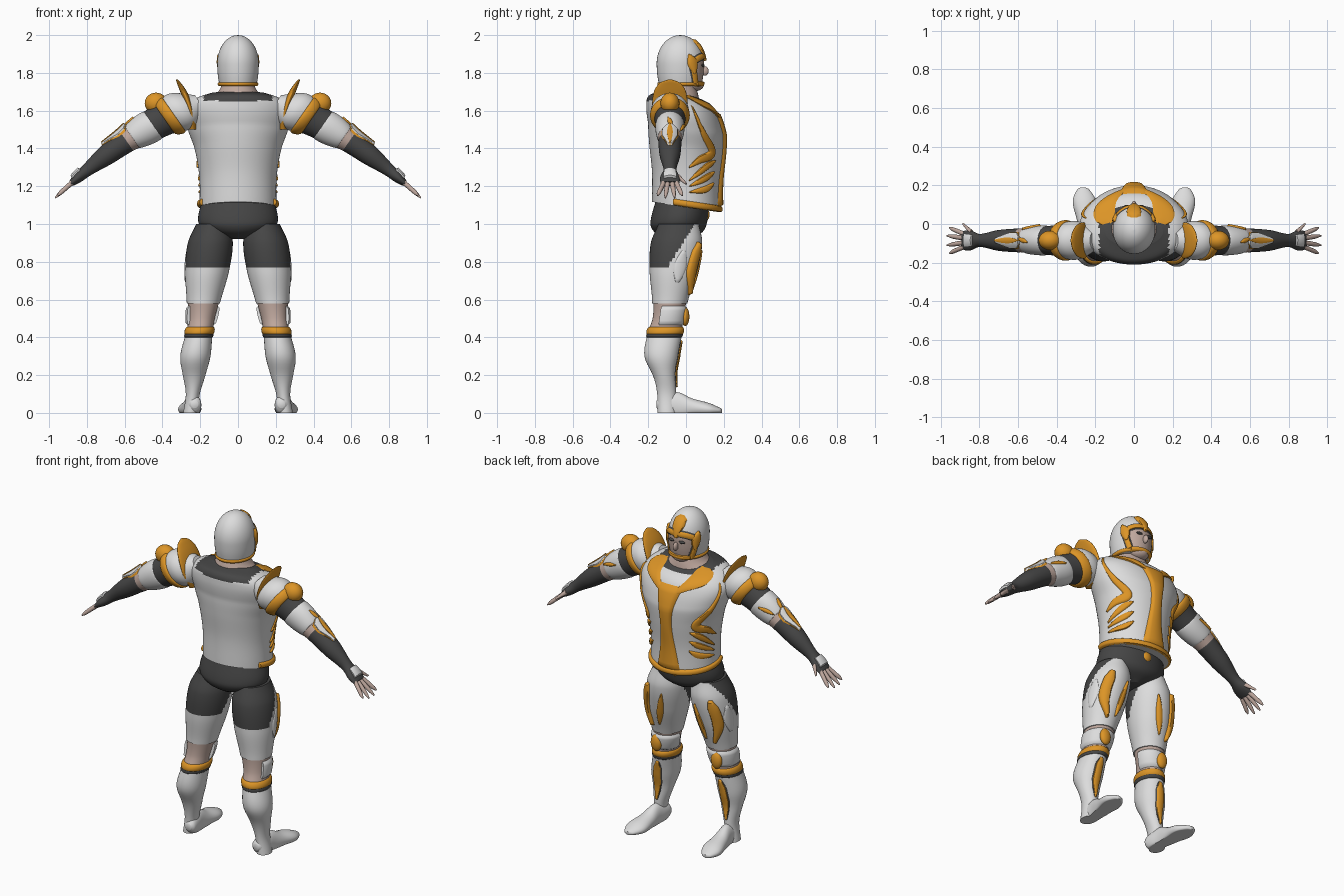
import bpy, bmesh, math
from mathutils import Vector

default_cube = bpy.data.objects.get("Cube")
if default_cube:
    bpy.data.objects.remove(default_cube, do_unlink=True)

X, Y, Z = Vector((1, 0, 0)), Vector((0, 1, 0)), Vector((0, 0, 1))
ARM_UP = Vector((.57, 0, .82))


def material(name, *rgb):
    mat = bpy.data.materials.new(name)
    mat.use_nodes = True
    mat.diffuse_color = (*rgb, 1)
    shader = next(node for node in mat.node_tree.nodes if node.type == 'BSDF_PRINCIPLED')
    shader.inputs["Base Color"].default_value = (*rgb, 1)
    return mat


WHITE = material("armour white", .72, .72, .72)
GOLD = material("trim gold", .72, .3, .02)
DARK = material("suit charcoal", .06, .06, .06)
SKIN = material("skin", .52, .39, .34)


def finish(name, bm, mats, mirror):
    mesh = bpy.data.meshes.new(name)
    bm.to_mesh(mesh)
    bm.free()
    ob = bpy.data.objects.new(name, mesh)
    bpy.context.collection.objects.link(ob)
    for mat in mats:
        mesh.materials.append(mat)
    bpy.ops.object.select_all(action='DESELECT')
    ob.select_set(True)
    bpy.context.view_layer.objects.active = ob
    bpy.ops.object.shade_smooth_by_angle(angle=math.radians(50))
    if mirror:
        ob.modifiers.new("Mirror", 'MIRROR').use_mirror_merge = False


def blend(keys, rows, key):
    """Smooth interpolation of rows placed at increasing keys."""
    last = len(keys) - 1
    key = min(max(key, keys[0]), keys[-1])
    i = max(k for k in range(last) if keys[k] <= key)
    span = keys[i + 1] - keys[i]
    t = (key - keys[i]) / span

    def slope(k):
        lo, hi = max(k - 1, 0), min(k + 1, last)
        return (rows[hi] - rows[lo]) * (span / (keys[hi] - keys[lo]))
    ease = t * t * (3 - 2 * t)
    return (rows[i] * (1 - ease) + rows[i + 1] * ease
            + slope(i) * (t * (1 - t) ** 2) - slope(i + 1) * (t * t * (1 - t)))


class Tube:
    """Elliptical tube: rows hold (station, radius along u, radius along v)."""

    def __init__(self, rows, spine, u=X, v=Y, mirror=True):
        self.keys = [row[0] for row in rows]
        self.radii = [Vector(row[1:]) for row in rows]
        self.spine, self.u, self.v, self.mirror = spine, u, v, mirror

    def point(self, turn, key, grow=0):
        """Surface point; turn counts quarter turns from v towards u."""
        a, b = blend(self.keys, self.radii, key)
        angle = turn * math.pi / 2
        p = self.spine(key) + self.u * ((a + grow) * math.sin(angle)) + self.v * ((b + grow) * math.cos(angle))
        p.z = max(p.z, 0)
        return p

    def skin(self, name, *mats, lo=None, hi=None, grow=0, puff=0, rule=None, sides=48, rings=32):
        """Surface between two stations; puff swells the middle."""
        lo = self.keys[0] if lo is None else lo
        hi = self.keys[-1] if hi is None else hi
        bm = bmesh.new()
        loops = []
        for i in range(rings + 1):
            t = (1 - math.cos(math.pi * i / rings)) / 2
            swell = grow + puff * math.sqrt(max(0, 4 * t * (1 - t)))
            loops.append([bm.verts.new(self.point(4 * k / sides, lo + (hi - lo) * t, swell))
                          for k in range(sides)])
        for low, high in zip(loops, loops[1:]):
            for k in range(sides):
                n = (k + 1) % sides
                bm.faces.new((low[k], low[n], high[n], high[k]))
        bm.faces.new(loops[0])
        bm.faces.new(loops[-1])
        bmesh.ops.recalc_face_normals(bm, faces=bm.faces)
        if rule:
            for face in bm.faces:
                face.material_index = int(rule(face.calc_center_median()))
        finish(name, bm, mats, self.mirror)

    def ribbon(self, name, mat, path, width, shape, thick=.01, lift=0, mirror=True):
        """Domed strip laid on the surface along (turn, station) points."""
        path = [Vector(p) for p in path]
        last = 12 * (len(path) - 1)
        centres = [blend(range(len(path)), path, i / 12) for i in range(last + 1)]
        bm = bmesh.new()
        lines = []
        for i, (turn, key) in enumerate(centres):
            step = centres[min(i + 1, last)] - centres[max(i - 1, 0)]
            scale = sum(blend(self.keys, self.radii, key)) * math.pi / 4
            tangent = Vector((step.x * scale, step.y)).normalized()
            half = width * shape(i / last)
            line = []
            for k in range(-4, 5):
                s = k / 4
                height = -.004 if abs(k) == 4 or i in (0, last) else lift + thick * (1 - s * s / 2)
                line.append(bm.verts.new(self.point(
                    turn + tangent.y * s * half / scale, key - tangent.x * s * half, height)))
            lines.append(line)
        for a, b in zip(lines, lines[1:]):
            for k in range(len(a) - 1):
                bm.faces.new((a[k], b[k], b[k + 1], a[k + 1]))
        finish(name, bm, [mat], mirror)


def leaf(t):
    return .1 + .9 * math.sin(math.pi * t)


def band(t):
    return 1


def waisted(t):
    return 1 - .55 * math.sin(math.pi * t)


def wedge(t):
    return min(1, .3 + 4 * t, 1.6 * (1 - t) + .2)


def ball(name, mat, centre, size, mirror=True):
    bm = bmesh.new()
    bmesh.ops.create_uvsphere(bm, u_segments=24, v_segments=16, radius=1)
    bmesh.ops.scale(bm, vec=size, verts=bm.verts)
    bmesh.ops.translate(bm, vec=centre, verts=bm.verts)
    finish(name, bm, [mat], mirror)


# Torso armour with dark yoke; its rings dip towards the chest
torso = Tube([(1.09, .203, .18), (1.25, .205, .18), (1.4, .23, .195), (1.5, .265, .2),
              (1.6, .28, .19), (1.66, .23, .16), (1.69, .15, .08)],
             lambda z: Vector((0, -max(0, z - 1.5) / 5, z)), v=Y - Z * .15, mirror=False)
torso.skin("torso", WHITE, DARK, sides=96, rings=64,
           rule=lambda c: c.z > 1.652 and abs(c.x) < .18)

# Chest trim
torso.ribbon("chest_column", GOLD, [(0, 1.63), (0, 1.4), (0, 1.11)], .08, waisted, .018, mirror=False)
torso.ribbon("collar_trim", GOLD, [(.8, 1.68), (.55, 1.665), (.3, 1.64), (0, 1.57)], .03, leaf, .014)
torso.ribbon("side_swoosh", GOLD, [(.8, 1.64), (.7, 1.5), (.5, 1.4), (.75, 1.35), (.95, 1.3)], .028, leaf)
for i in range(3):
    drop = i * .06
    torso.ribbon(f"rib_trim_{i + 1}", GOLD,
                 [(.4, 1.36 - drop), (.6, 1.32 - drop), (.95, 1.23 - drop / 2)], .019, leaf)
torso.ribbon("hem_trim", GOLD, [(k / 4, 1.107) for k in range(-5, 6)], .018, band, .014, mirror=False)
ball("belt_pendant", GOLD, (0, .1, 1.05), (.035, .025, .035), mirror=False)

# Neck and helmet
Tube([(1.66, .15, .11), (1.7, .105, .1), (1.75, .08, .08)],
     lambda z: Vector((0, -.04, z)), mirror=False).skin("neck", SKIN)
dome = [(1.85 + .15 * math.sin(a), .11 * math.cos(a)) for a in (k * math.pi / 16 for k in range(9))]
head = Tube([(z, r, r * 1.14) for z, r in [(1.73, .098), (1.79, .107)] + dome],
            lambda z: Vector((0, -.03, z)), mirror=False)
head.skin("helmet", WHITE, SKIN, sides=64,
          rule=lambda c: c.y > .035 and abs(c.x) < .08 and c.z < 1.88)
head.skin("helmet_rim", GOLD, lo=1.73, hi=1.75, puff=.008, rings=8)

# Face and visor
ball("chin", SKIN, (0, .045, 1.738), (.055, .05, .035), mirror=False)
ball("nose", SKIN, (0, .1, 1.81), (.013, .02, .025), mirror=False)
ball("eye_shadow", DARK, head.point(.2, 1.84), (.02, .01, .008))
visor = [(0, 1.89), (.4, 1.88), (.65, 1.85), (.6, 1.8), (.5, 1.74)]
head.ribbon("visor_backing", DARK, visor, .025, band, .004)
head.ribbon("visor_frame", GOLD, visor, .017, band)
head.ribbon("cheek_plate", GOLD, [(.75, 1.9), (.65, 1.85), (.6, 1.79)], .03, leaf, .014)
head.ribbon("crest", GOLD, [(0, 1.98), (0, 1.93), (0, 1.86)], .045, wedge, .014, mirror=False)
head.ribbon("chin_guard", GOLD, [(-.5, 1.742), (0, 1.742), (.5, 1.742)], .014, band, .014, mirror=False)

# Pelvis
Tube([(.92, .04, .07), (.96, .16, .13), (1.01, .21, .15), (1.13, .19, .14)],
     lambda z: Vector((0, -.04 + max(0, z - 1) / 6, z)), mirror=False).skin("pelvis", DARK)


# Legs: one profile cut into boot, knee and thigh
def leg_spine(z):
    calf = math.exp(-((z - .3) * 8) ** 2)
    return Vector((.25 - z * .115 + calf / 100, -.1 + max(0, z - .45) / 9 - calf * .03, z))


leg = Tube([(0, .04, .05), (.1, .037, .05), (.2, .06, .06), (.3, .08, .09), (.43, .07, .09),
            (.5, .07, .08), (.6, .085, .09), (.75, .11, .12), (.9, .113, .13), (1, .08, .1)], leg_spine)
leg.skin("boots", WHITE, hi=.43)
leg.skin("knees", SKIN, lo=.43, hi=.6)
leg.skin("thighs", WHITE, DARK, lo=.58, grow=.006, sides=64, rings=64,
         rule=lambda c: c.z > .765 + max(0, c.y + .1) * 1.6)
leg.skin("knee_band_lining", DARK, lo=.4, hi=.43, puff=.006, rings=8)
leg.skin("knee_band", GOLD, lo=.415, hi=.455, puff=.01, rings=12)
leg.ribbon("knee_guard", WHITE, [(k / 3, .515) for k in range(-3, 5)], .053, band, .016)
ball("knee_cap", GOLD, leg.point(.1, .51, .012), (.035, .022, .05))
leg.ribbon("thigh_plate_outer", GOLD, [(.35, .91), (.45, .75), (.2, .62)], .037, wedge, .026)
leg.ribbon("thigh_plate_inner", GOLD, [(-.2, .87), (-.15, .75), (-.1, .64)], .023, leaf, .018)
leg.ribbon("hip_guard", WHITE, [(.8, .87), (.85, .68)], .04, leaf, .012)
shin = [(0, .39), (0, .25), (0, .13)]
leg.ribbon("shin_backing", DARK, shin, .037, wedge, .005)
leg.ribbon("shin_plate", GOLD, shin, .03, wedge)

# Feet, flat on the ground
Tube([(-.155, .02, .02), (-.14, .035, .04), (-.1, .04, .06), (-.04, .04, .075), (.03, .05, .05),
      (.12, .06, .035), (.18, .03, .015), (.19, .01, .01)],
     lambda y: Vector((.245 + y / 10, y, .03 - y / 10)), v=Z).skin("feet", WHITE)


# Arms: one profile cut into sleeve, bands, elbow and glove
def arm_spine(x):
    reach = x - .3
    return Vector((x, -.085, 1.6 - reach * .45 - reach * reach * .36))


arm = Tube([(.2, .05, .05), (.3, .1, .11), (.4, .08, .09), (.5, .07, .08), (.6, .06, .06),
            (.7, .05, .05), (.8, .03, .03), (.85, .05, .025), (.9, .045, .01)], arm_spine, u=Y, v=ARM_UP)
for name, mat, lo, hi, puff in (
        ("shoulders", WHITE, .2, .37, 0), ("arm_band", DARK, .37, .45, 0),
        ("upper_arms", WHITE, .45, .56, .006), ("elbows", SKIN, .56, .6, 0),
        ("gloves", DARK, .59, .885, .004), ("shoulder_band", GOLD, .34, .39, .014)):
    arm.skin(name, mat, lo=lo, hi=hi, puff=puff)
ball("shoulder_cap", GOLD, arm.point(0, .38), (.06, .05, .056))
arm.ribbon("upper_arm_trim", GOLD, [(.9, .47), (.6, .56)], .012, leaf, .014)
arm.ribbon("upper_arm_inlay", GOLD, [(-.1, .5), (.1, .56)], .014, leaf, .014)
guard = [(0, .55), (0, .61), (0, .69)]
arm.ribbon("forearm_guard_edge", GOLD, guard, .056, wedge, .01)
arm.ribbon("forearm_guard", WHITE, guard, .048, wedge, .018)
arm.ribbon("forearm_inlay", GOLD, guard, .015, leaf, .006, lift=.016)
arm.ribbon("hand_plate", WHITE, [(0, .82), (0, .87)], .03, band, .014)

# Shoulder fins, sweeping outwards to a rounded tip
Tube([(1.5, .04, .02), (1.6, .09, .02), (1.7, .085, .018), (1.75, .05, .01), (1.765, .01, .004)],
     lambda z: Vector((.24 + 1.2 * (z - 1.5) ** 2, -.085, z)), u=Y, v=X).skin("shoulder_fins", GOLD)

# Fingers fan out from the glove
for i, fan in enumerate((-1, -.35, .35, 1)):
    finger = Tube([(.86, .013, .013), (.94, .011, .011), (.975 - abs(fan) / 50, .004, .004)],
                  lambda x: arm_spine(x) + Y * (fan * (x - .8) * .42), u=Y, v=ARM_UP)
    finger.skin(f"finger_{i + 1}", SKIN, sides=12, rings=8)
thumb = Tube([(.84, .015, .015), (.885, .006, .006)],
             lambda x: arm_spine(x) + Y * (x - .8), u=Y, v=ARM_UP)
thumb.skin("thumb", SKIN, sides=12, rings=8)
